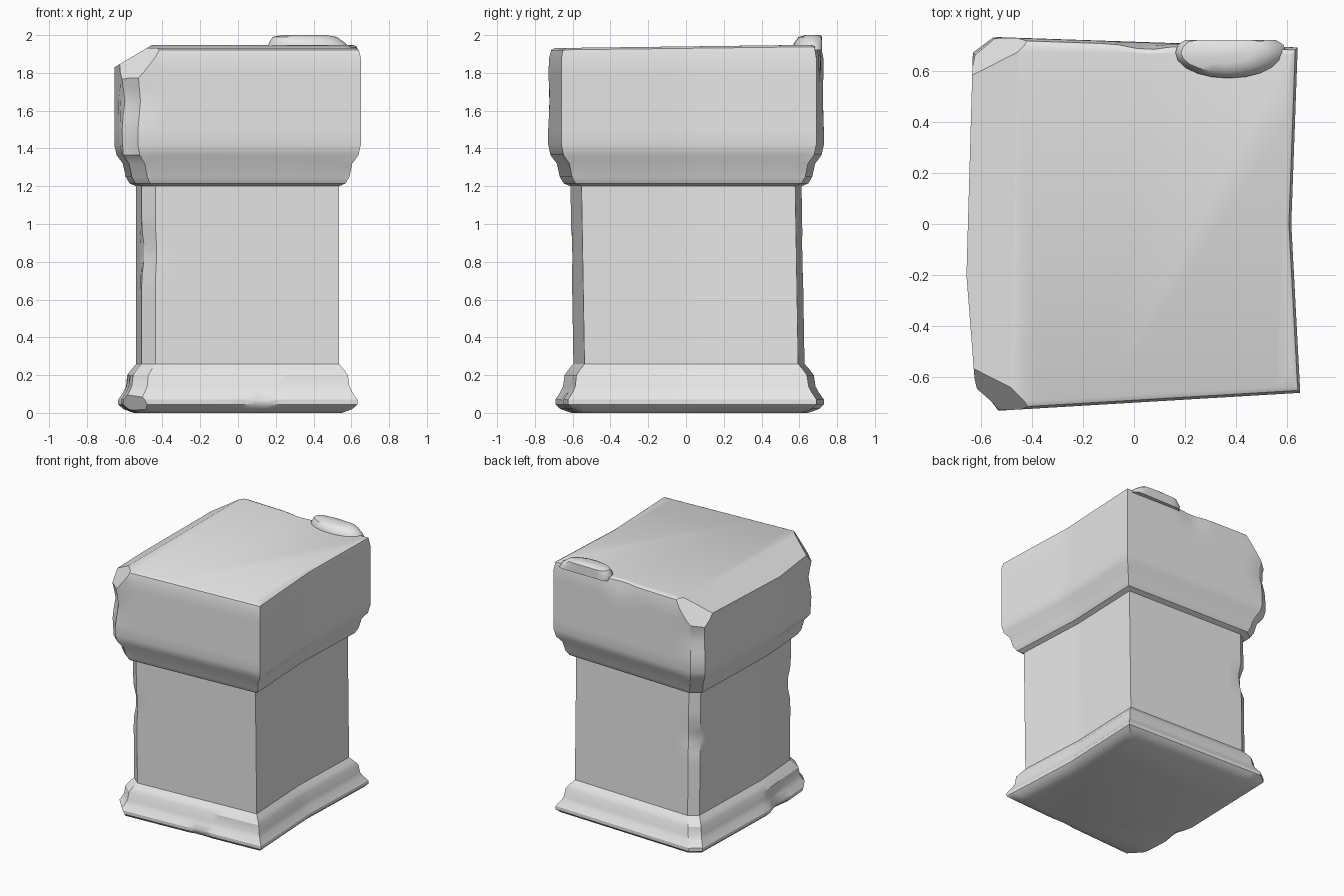
import bpy
import bmesh
from mathutils import Vector

cube = bpy.data.objects.get("Cube")
if cube:
    bpy.data.objects.remove(cube, do_unlink=True)

stone = bpy.data.materials.new("pale_grey_stone")
stone.use_nodes = True
stone.diffuse_color = (0.8, 0.8, 0.8, 1)
stone.node_tree.nodes["Principled BSDF"].inputs["Base Color"].default_value = (0.8, 0.8, 0.8, 1)


def finish(bm, name, angle):
    bmesh.ops.recalc_face_normals(bm, faces=bm.faces[:])
    mesh = bpy.data.meshes.new(name)
    bm.to_mesh(mesh)
    bm.free()
    mesh.materials.append(stone)
    obj = bpy.data.objects.new(name, mesh)
    bpy.context.collection.objects.link(obj)
    bpy.ops.object.select_all(action='DESELECT')
    obj.select_set(True)
    bpy.context.view_layer.objects.active = obj
    bpy.ops.object.shade_smooth_by_angle(angle=angle)
    return obj


def divide(points, step, closed):
    """Add evenly spaced points along the long stretches of a path."""
    result = []
    ends = points[1:] + (points[:1] if closed else [])
    for a, b in zip(points, ends):
        count = max(1, round((b - a).length / step))
        result += [a.lerp(b, i / count) for i in range(count)]
    return result if closed else result + [points[-1]]


# Worn, slightly crooked plan of the pillar
outline = divide([Vector(p) for p in (
    (-0.53, -0.73), (0.65, -0.66), (0.615, 0), (0.64, 0.69),
    (-0.55, 0.73), (-0.63, 0.67), (-0.655, -0.2), (-0.62, -0.65))], 0.07, True)

# Moulding profile: inset from the plan, height
profile = divide([Vector(p) for p in (
    (0.10, 0.0), (0.045, 0.02), (0.018, 0.045), (0.018, 0.07), (0.045, 0.11),
    (0.06, 0.14), (0.068, 0.2), (0.09, 0.23), (0.115, 0.26),
    (0.115, 1.2), (0.08, 1.215), (0.06, 1.25), (0.045, 1.32),
    (0.012, 1.365), (0.0, 1.42), (0.0, 1.88), (0.01, 1.93), (0.03, 1.94))], 0.08, False)

# Chips: centre, radius, depth
dents = [
    ((-0.60, -0.70, 1.65), 0.17, 0.04), ((-0.60, -0.68, 1.45), 0.10, 0.025),
    ((-0.60, 0.70, 1.68), 0.16, 0.03), ((-0.52, 0.60, 0.85), 0.13, 0.04),
    ((-0.52, -0.57, 0.85), 0.16, 0.025), ((0.12, -0.68, 0.04), 0.10, 0.025),
    ((-0.62, -0.25, 0.05), 0.16, 0.04), ((0.05, 0.73, 1.93), 0.15, 0.02),
]

# Pillar body lofted through the moulding profile
bm = bmesh.new()
rings = []
for inset, z in profile:
    ring = []
    shift = 0.02 * max(0, 1 - z / 1.2)
    for p in outline:
        k = 1 - inset / 0.65
        co = Vector((p.x * k, p.y * (1 - inset / 0.71) + shift, z))
        if z > 1.9:
            co.z += 0.012 * p.y
        push = Vector((-co.x, -co.y, 0)).normalized()
        for centre, radius, depth in dents:
            fall = max(0, 1 - (co - Vector(centre)).length / radius)
            co += push * depth * fall * fall * (3 - 2 * fall)
        ring.append(bm.verts.new(co))
    rings.append(ring)
for low, high in zip(rings, rings[1:]):
    for i in range(len(low)):
        j = (i + 1) % len(low)
        bm.faces.new((low[i], low[j], high[j], high[i]))
bm.faces.new(rings[0][::-1])
bm.faces.new(rings[-1])

# Broken top edge and corners: point on the break, outward direction
breaks = [
    ((-0.46, 0, 1.945), (-0.51, 0, 0.86)),
    ((-0.52, -0.64, 1.885), (-0.6, -0.6, 0.5)),
    ((-0.545, 0.63, 1.89), (-0.6, 0.6, 0.5)),
    ((-0.56, -0.6, 0.05), (-0.7, -0.6, -0.4)),
]
for point, normal in breaks:
    cut = bmesh.ops.bisect_plane(
        bm, geom=bm.verts[:] + bm.edges[:] + bm.faces[:],
        plane_co=point, plane_no=normal, clear_outer=True)
    rim = [e for e in cut["geom_cut"] if isinstance(e, bmesh.types.BMEdge)]
    bmesh.ops.holes_fill(bm, edges=rim, sides=0)
finish(bm, "pillar_body", 0.5)

# Broken remnant on the back edge of the top
bm = bmesh.new()
levels = [(0.215, 0.10, 1.92), (0.205, 0.10, 1.955), (0.17, 0.075, 1.99), (0.12, 0.04, 2.0)]
bmesh.ops.create_circle(bm, segments=20, radius=1, cap_ends=False)
plan = [v.co.copy() for v in bm.verts]
bm.clear()
rings = [[bm.verts.new((0.38 + p.x * rx - 0.03 * (z - 1.92) / 0.08,
                        min(0.67 + p.y * ry, 0.72), z)) for p in plan]
         for rx, ry, z in levels]
for low, high in zip(rings, rings[1:]):
    for i in range(len(low)):
        j = (i + 1) % len(low)
        bm.faces.new((low[i], low[j], high[j], high[i]))
bm.faces.new(rings[0][::-1])
bm.faces.new(rings[-1])
finish(bm, "broken_top_remnant", 0.7)
